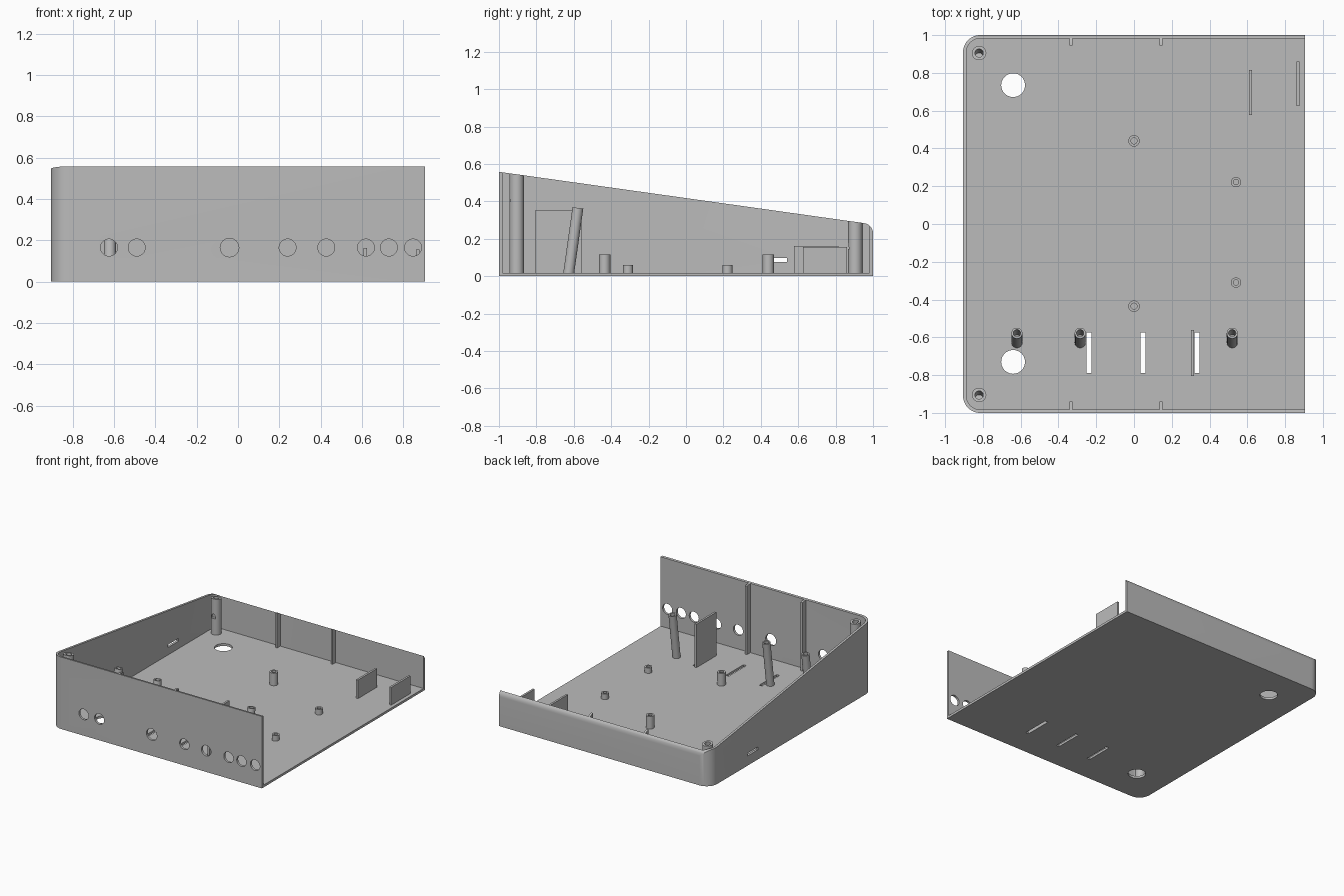
import bpy, bmesh, math
from mathutils import Matrix, Vector

if "Cube" in bpy.data.objects:
    bpy.data.objects.remove(bpy.data.objects["Cube"])

X, Y, T, R = 0.905, 1.0, 0.018, 0.09      # half sizes, wall thickness, corner radius
TILT = math.radians(8)                    # slope of the top rim
Z_FRONT = 0.558

grey = bpy.data.materials.new("plain_grey")
grey.diffuse_color = (0.5, 0.5, 0.5, 1)
grey.use_nodes = True
grey.node_tree.nodes["Principled BSDF"].inputs["Base Color"].default_value = grey.diffuse_color


def rim(y):
    return Z_FRONT - (y + Y) * math.tan(TILT)


def prism(name, pts, vec):
    """Closed outline of 3D points pushed along vec."""
    bm = bmesh.new()
    face = bm.faces.new([bm.verts.new(p) for p in pts])
    geo = bmesh.ops.extrude_face_region(bm, geom=[face])["geom"]
    bmesh.ops.translate(bm, vec=vec, verts=[v for v in geo if isinstance(v, bmesh.types.BMVert)])
    return finish(name, bm)


def finish(name, bm):
    bmesh.ops.recalc_face_normals(bm, faces=bm.faces)
    me = bpy.data.meshes.new(name)
    bm.to_mesh(me)
    bm.free()
    me.materials.append(grey)
    ob = bpy.data.objects.new(name, me)
    bpy.context.collection.objects.link(ob)
    return ob


def box(name, x0, x1, y0, y1, z0, z1):
    return prism(name, [(x0, y0, z0), (x1, y0, z0), (x1, y1, z0), (x0, y1, z0)], (0, 0, z1 - z0))


def rod(name, a, b, r, seg=32):
    a, b = Vector(a), Vector(b)
    bm = bmesh.new()
    m = Matrix.Translation((a + b) / 2) @ (b - a).to_track_quat('Z', 'Y').to_matrix().to_4x4()
    bmesh.ops.create_cone(bm, cap_ends=True, segments=seg, radius1=r, radius2=r,
                          depth=(b - a).length, matrix=m)
    return finish(name, bm)


def boolean(ob, tool, op='DIFFERENCE', keep=False):
    mod = ob.modifiers.new("cut", 'BOOLEAN')
    mod.operation, mod.object, mod.solver = op, tool, 'EXACT'
    bpy.context.view_layer.objects.active = ob
    bpy.ops.object.modifier_apply(modifier=mod.name)
    if not keep:
        bpy.data.objects.remove(tool)


def footprint(inset, x_right, z):
    """Plan outline with the two left corners rounded."""
    r, x, y = R - inset, X - inset, Y - inset
    pts = [(x_right, -y, z), (x_right, y, z)]
    for cy, start in ((y - r, 90), (-y + r, 180)):
        for i in range(13):
            a = math.radians(start + 90 * i / 12)
            pts.append((-x + r + r * math.cos(a), cy + r * math.sin(a), z))
    return pts


# Side envelope: sloped rim with a rounded rear edge
fr = 0.055
cy = Y - fr
cz = rim(cy) - fr / math.cos(TILT) + 0.0
side = [(-1.2, -1.2, -0.1), (-1.2, -1.2, rim(-1.2))]
for i in range(11):
    a = math.pi / 2 - TILT - (math.pi / 2 - TILT) * i / 10
    side.append((-1.2, cy + fr * math.cos(a), cz + fr * math.sin(a)))
side.append((-1.2, Y, -0.1))
envelope = prism("envelope", side, (2.4, 0, 0))
envelope.hide_render = True

# Case shell: floor with front, left and back walls, open on the right
case = prism("case_shell", footprint(0, X, 0), (0, 0, 0.8))
boolean(case, envelope, 'INTERSECT', keep=True)
boolean(case, prism("cavity", footprint(T, X + 0.2, T), (0, 0, 1)))

# Round floor openings
for y in (0.735, -0.73):
    boolean(case, rod("cut", (-0.64, y, -0.1), (-0.64, y, 0.1), 0.063, 48))
# Floor slots
for x in (-0.238, 0.048, 0.333):
    boolean(case, box("cut", x - 0.0125, x + 0.0125, -0.79, -0.575, -0.1, 0.1))
# Left wall slot
boolean(case, box("cut", -1, -0.8, 0.41, 0.54, 0.075, 0.097))
# Front wall holes
for x in (-0.624, -0.49, -0.041, 0.24, 0.427, 0.619, 0.73, 0.847):
    r = 0.045 if x == -0.041 else 0.041
    boolean(case, rod("cut", (x, -1.1, 0.165), (x, -0.9, 0.165), r))
parts = [case]

# Corner screw columns, trimmed to the rim, holes square to the slope
axis = Vector((0, math.sin(TILT), math.cos(TILT)))
for name, y in (("front_column", -0.905), ("back_column", 0.905)):
    col = rod(name, (-0.82, y, 0.01), (-0.82, y, 0.8), 0.038)
    boolean(col, envelope, 'INTERSECT', keep=True)
    top = Vector((-0.82, y, rim(y)))
    boolean(col, rod("cut", top - axis * 0.15, top + axis * 0.1, 0.022))
    parts.append(col)

# Wall ribs
for x in (-0.333, 0.143):
    for name, y0, y1 in (("front_rib", -0.99, -0.94), ("back_rib", 0.945, 0.99)):
        rib = box(name, x - 0.008, x + 0.008, y0, y1, 0.01, 0.8)
        boolean(rib, envelope, 'INTERSECT', keep=True)
        parts.append(rib)

# Board standoffs
for x, y, r, h in ((0, 0.44, 0.03, 0.115), (0, -0.435, 0.03, 0.115),
                   (0.54, 0.222, 0.027, 0.06), (0.54, -0.31, 0.027, 0.06)):
    so = rod("standoff", (x, y, 0.01), (x, y, h), r)
    boolean(so, rod("cut", (x, y, T), (x, y, h + 0.1), r * 0.53))
    parts.append(so)

# Leaning posts
for x in (-0.62, -0.285, 0.52):
    top = Vector((x, -0.578, 0.365))
    post = rod("leaning_post", top - axis * 0.365, top, 0.029)
    boolean(post, rod("cut", top - axis * 0.2, top + axis * 0.1, 0.019))
    boolean(post, box("cut", x - 0.1, x + 0.1, -0.8, -0.4, -0.1, 0.008))
    parts.append(post)

# Upright plates
parts.append(box("tall_plate", 0.302, 0.318, -0.805, -0.56, 0.01, 0.355))
parts.append(box("inner_plate", 0.608, 0.624, 0.578, 0.815, 0.01, 0.162))
parts.append(box("outer_plate", 0.861, 0.877, 0.625, 0.86, 0.01, 0.155))

bpy.data.objects.remove(envelope)
bpy.ops.object.select_all(action='DESELECT')
for ob in parts:
    ob.select_set(True)
bpy.context.view_layer.objects.active = case
bpy.ops.object.shade_smooth_by_angle(angle=math.radians(30))
